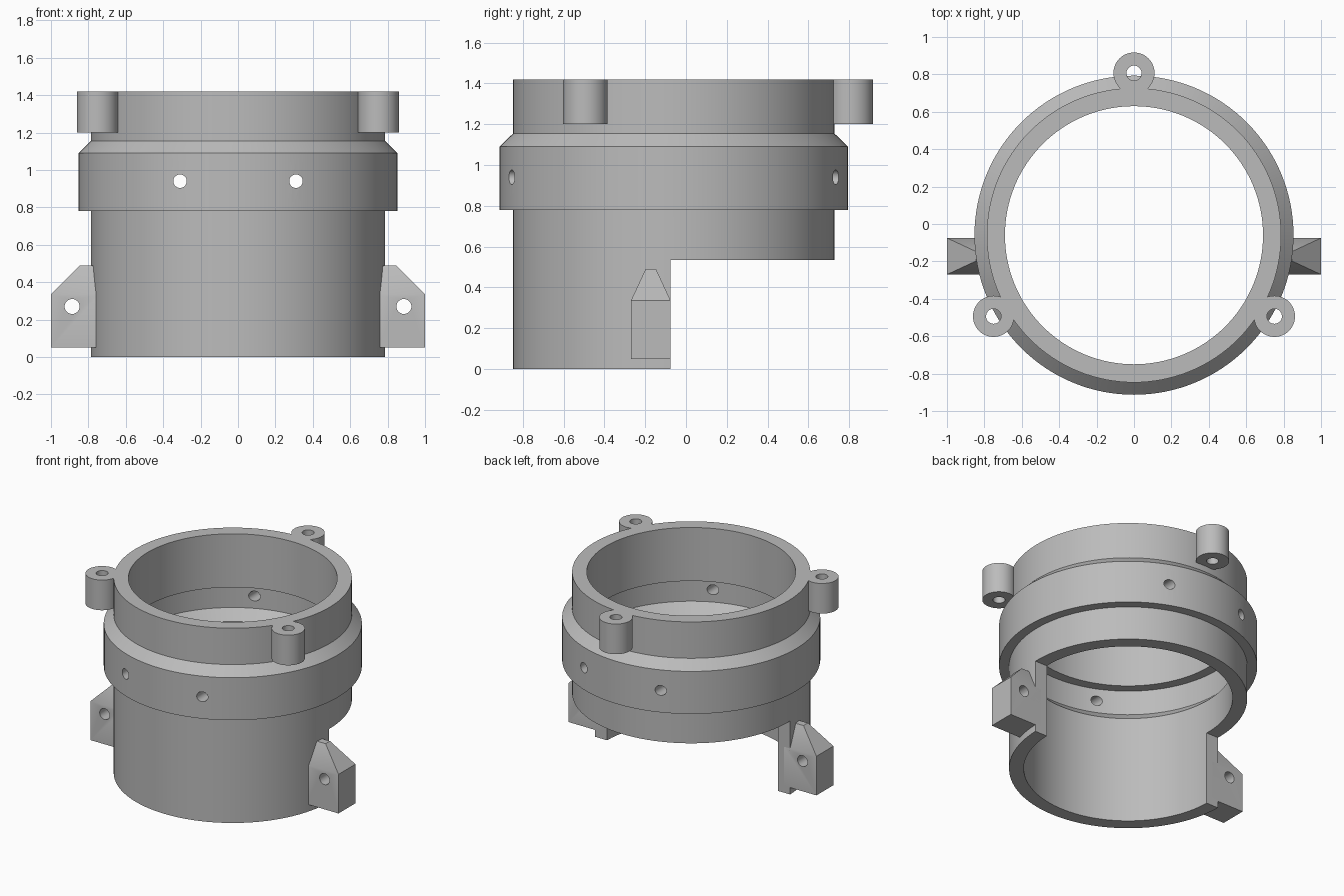
import bpy, bmesh, math
from mathutils import Vector, Matrix

cube = bpy.data.objects.get("Cube")
if cube:
    bpy.data.objects.remove(cube, do_unlink=True)

AXIS_Y = -0.06   # centre line of the tube

grey = bpy.data.materials.new("plain grey")
grey.use_nodes = True
grey.diffuse_color = (0.5, 0.5, 0.5, 1)
grey.node_tree.nodes["Principled BSDF"].inputs["Base Color"].default_value = (0.5, 0.5, 0.5, 1)


def finish(name, bm):
    bmesh.ops.recalc_face_normals(bm, faces=bm.faces)
    mesh = bpy.data.meshes.new(name)
    bm.to_mesh(mesh)
    bm.free()
    mesh.materials.append(grey)
    ob = bpy.data.objects.new(name, mesh)
    bpy.context.collection.objects.link(ob)
    return ob


def lathe(name, profile, centre, steps):
    """Spin a closed (radius, height) outline into a ring."""
    bm = bmesh.new()
    rings = []
    for i in range(steps):
        a = math.tau * i / steps
        rings.append([bm.verts.new((centre[0] + r * math.cos(a),
                                    centre[1] + r * math.sin(a), z)) for r, z in profile])
    n = len(profile)
    for i in range(steps):
        p, q = rings[i], rings[(i + 1) % steps]
        for j in range(n):
            k = (j + 1) % n
            bm.faces.new((p[j], q[j], q[k], p[k]))
    return finish(name, bm)


def box_cutter(low, high):
    bm = bmesh.new()
    low, high = Vector(low), Vector(high)
    size = Matrix.Diagonal((high - low).to_4d())
    bmesh.ops.create_cube(bm, size=1, matrix=Matrix.Translation((low + high) / 2) @ size)
    return finish("cutter", bm)


def drill(x, z, radius):
    """Cylinder cutter running front to back."""
    bm = bmesh.new()
    bmesh.ops.create_cone(bm, cap_ends=True, segments=32, radius1=radius, radius2=radius, depth=3,
                          matrix=Matrix.Translation((x, 0, z)) @ Matrix.Rotation(math.pi / 2, 4, "X"))
    return finish("cutter", bm)


def select_only(ob):
    bpy.ops.object.select_all(action="DESELECT")
    ob.select_set(True)
    bpy.context.view_layer.objects.active = ob


def cut(ob, cutter):
    cutter.hide_render = True
    select_only(ob)
    mod = ob.modifiers.new("cut", "BOOLEAN")
    mod.operation = "DIFFERENCE"
    mod.solver = "EXACT"
    mod.object = cutter
    bpy.ops.object.modifier_apply(modifier=mod.name)
    bpy.data.objects.remove(cutter, do_unlink=True)


def smooth(ob):
    select_only(ob)
    bpy.ops.object.shade_smooth_by_angle(angle=math.radians(30))


# Tube with a wide band outside and a shallow chamber inside it
body = lathe("tube_body", [
    (0.787, 0), (0.787, 0.78), (0.853, 0.78), (0.853, 1.09), (0.787, 1.155), (0.787, 1.42),
    (0.69, 1.42), (0.69, 1.03), (0.76, 1.03), (0.76, 0.85), (0.69, 0.78), (0.69, 0),
], (0, AXIS_Y), 128)

# Rear of the lower tube is cut away; screw holes pass through the band
cut(body, box_cutter((-1.5, -0.075, -1), (1.5, 1.5, 0.535)))
for side in (-1, 1):
    cut(body, drill(side * 0.31, 0.94, 0.036))
smooth(body)

# Three round screw bosses at the rim
for name, degrees in (("rear_boss", 90), ("right_boss", 210), ("left_boss", 330)):
    a = math.radians(degrees)
    spot = (0.867 * math.cos(a), AXIS_Y + 0.867 * math.sin(a))
    smooth(lathe(name, [(0.11, 1.2), (0.11, 1.42), (0.04, 1.42), (0.04, 1.2)], spot, 48))

# Side lugs: a block with a tapered top and a cross hole
for name, side in (("right_lug", -1), ("left_lug", 1)):
    bm = bmesh.new()
    for x, y0, y1, z in ((0.74, -0.27, -0.075, 0.05), (1, -0.27, -0.075, 0.05),
                         (0.74, -0.27, -0.075, 0.335), (1, -0.27, -0.075, 0.335),
                         (0.74, -0.198, -0.147, 0.49), (0.845, -0.198, -0.147, 0.49)):
        for y in (y0, y1):
            bm.verts.new((side * x, y, z))
    bmesh.ops.convex_hull(bm, input=bm.verts)
    bmesh.ops.dissolve_limit(bm, angle_limit=0.01, verts=bm.verts, edges=bm.edges)
    lug = finish(name, bm)
    cut(lug, drill(side * 0.887, 0.27, 0.04))
    smooth(lug)
